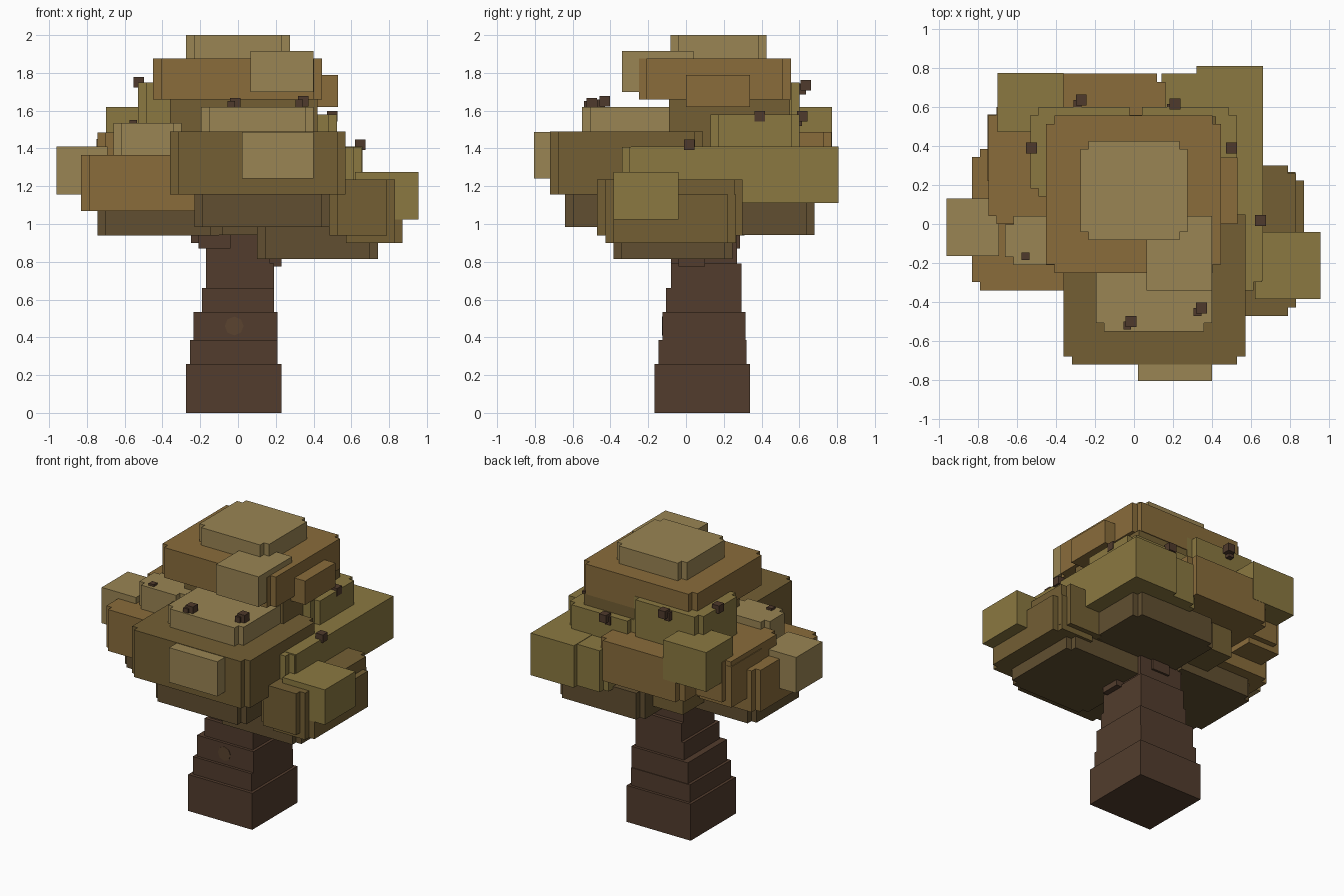
import bpy, bmesh, math

if "Cube" in bpy.data.objects:
    bpy.data.objects.remove(bpy.data.objects["Cube"])


def mat(name, hexcol):
    m = bpy.data.materials.new(name)
    rgb = [min(1, 1.08 * int(hexcol[i:i + 2], 16) / 255) ** 2.2 for i in (0, 2, 4)]
    m.diffuse_color = (*rgb, 1)
    m.use_nodes = True
    m.node_tree.nodes["Principled BSDF"].inputs["Base Color"].default_value = m.diffuse_color
    return m


LIGHT = mat("light_leaf", "8d7a4e")
BROWN = mat("brown_leaf", "7e6439")
DARK = mat("dark_leaf", "6a5833")
OLIVE = mat("olive_leaf", "7f6f3e")
SHADE = mat("shaded_leaf", "5a4a30")
BARK = mat("bark", "4d3a2d")
BARK2 = mat("bark_light", "54402f")
TWIG = mat("twig", "4a382c")


def prism(name, pts, z0, z1, m):
    bm = bmesh.new()
    f = bm.faces.new([bm.verts.new((x, y, z0)) for x, y in pts])
    up = bmesh.ops.extrude_face_region(bm, geom=[f])["geom"]
    bmesh.ops.translate(bm, vec=(0, 0, z1 - z0),
                        verts=[v for v in up if isinstance(v, bmesh.types.BMVert)])
    bmesh.ops.recalc_face_normals(bm, faces=bm.faces)
    me = bpy.data.meshes.new(name)
    bm.to_mesh(me)
    bm.free()
    me.materials.append(m)
    ob = bpy.data.objects.new(name, me)
    bpy.context.collection.objects.link(ob)
    return ob


def box(name, x, y, z, m):
    return prism(name, [(x[0], y[0]), (x[1], y[0]), (x[1], y[1]), (x[0], y[1])], *z, m)


def slab(name, x, y, z, m, n=0.042):
    """Block whose four upright edges are notched."""
    (a, b), (c, d) = x, y
    pts = [(a + n, c), (b - n, c), (b - n, c + n), (b, c + n), (b, d - n), (b - n, d - n),
           (b - n, d), (a + n, d), (a + n, d - n), (a, d - n), (a, c + n), (a + n, c + n)]
    return prism(name, pts, *z, m)


# Stepped trunk
for i, (x, y, z) in enumerate([
        ((-.275, .23), (-.168, .34), (0, .26)),
        ((-.255, .21), (-.145, .32), (.26, .385)),
        ((-.235, .21), (-.125, .315), (.385, .535)),
        ((-.19, .19), (-.105, .295), (.535, .66)),
        ((-.17, .19), (-.08, .295), (.66, .79)),
        ((-.17, .17), (-.08, .27), (.79, 1.1))]):
    box(f"trunk_step_{i}", x, y, z, BARK)

# Branch stubs below the crown
for i, (x, y, z) in enumerate([
        ((-.25, -.05), (-.04, .06), (.90, .98)),
        ((-.21, -.04), (-.10, 0), (.87, .96)),
        ((.1, .23), (-.04, .1), (.775, .87)),
        ((-.06, .08), (.2, .285), (.87, .96))]):
    box(f"branch_stub_{i}", x, y, z, BARK)

# Knot on the front of the trunk
bpy.ops.mesh.primitive_cylinder_add(vertices=8, radius=.05, depth=.01,
                                    location=(-.02, -.122, .46),
                                    rotation=(math.pi / 2, 0, 0))
bpy.context.object.name = "trunk_knot"
bpy.context.object.data.materials.append(BARK2)

# Shaded lower leaf slabs
slab("under_front", (-.23, .485), (-.64, .1), (.985, 1.17), SHADE)
slab("under_left", (-.745, -.1), (-.25, .31), (.94, 1.1), SHADE)
slab("under_back", (-.125, .545), (-.25, .68), (.942, 1.13), SHADE)
slab("under_right", (.1, .74), (-.385, .245), (.815, .99), SHADE)

# Wide leaf slabs
slab("leaf_front", (-.36, .57), (-.72, .09), (1.155, 1.49), DARK)
slab("leaf_left", (-.83, -.15), (-.34, .385), (1.07, 1.365), BROWN)
slab("leaf_back_left", (-.745, -.2), (0, .60), (1.2, 1.484), BROWN)
slab("leaf_back", (-.5, .16), (.3, .77), (1.2, 1.488), BROWN)
slab("leaf_back_right", (.1, .655), (-.34, .77), (1.112, 1.407), OLIVE)
box("leaf_back_right_end", (.32, .66), (-.29, .808), (1.11, 1.41), OLIVE)
slab("leaf_right", (.53, .87), (-.425, .265), (.90, 1.155), DARK)
slab("leaf_right_upper", (.485, .83), (-.47, .30), (.94, 1.235), DARK)

# Upper leaf slabs
box("leaf_core", (-.36, .42), (-.09, .55), (1.0, 1.66), DARK)
slab("leaf_upper_left", (-.53, .02), (.14, .60), (1.45, 1.75), OLIVE)
slab("leaf_upper_right", (0, .525), (.13, .60), (1.38, 1.58), OLIVE)
slab("leaf_front_upper", (-.195, .40), (-.55, 0), (1.45, 1.62), LIGHT)
slab("leaf_left_upper", (-.66, -.3), (-.21, .04), (1.33, 1.535), LIGHT)
slab("leaf_high", (-.45, .445), (-.25, .555), (1.66, 1.875), BROWN)
slab("leaf_top", (-.275, .275), (-.083, .425), (1.85, 2.0), LIGHT)

# Square leaf tufts that stick out of the slabs
for name, x, y, z, m in [
        ("front", (.02, .40), (-.805, -.5), (1.24, 1.487), LIGHT),
        ("left", (-.96, -.69), (-.165, .13), (1.155, 1.41), LIGHT),
        ("right", (.62, .955), (-.385, -.04), (1.025, 1.275), OLIVE),
        ("back_left", (-.70, -.36), (.47, .772), (1.34, 1.62), OLIVE),
        ("left_side", (-.75, -.5), (.22, .56), (1.16, 1.45), BROWN),
        ("high_front", (.065, .40), (-.34, .04), (1.70, 1.915), LIGHT),
        ("high_right", (.38, .53), (0, .34), (1.62, 1.79), BROWN)]:
    box("tuft_" + name, x, y, z, m)

# Small twigs poking out
for i, (x, y, z) in enumerate([
        (.648, .018, 1.42), (.5, .39, 1.57), (-.525, .39, 1.75), (-.555, -.165, 1.53),
        (-.015, -.5, 1.64), (.345, -.43, 1.65), (-.27, .635, 1.735), (.21, .615, 1.57)]):
    r = .028 if i != 3 else .02
    box(f"twig_{i}", (x - r, x + r), (y - r, y + r), (z - r, z + r), TWIG)
    if i > 3:
        box(f"twig_foot_{i}", (x - .04, x), (y - .04, y), (z - .05, z + .01), TWIG)
